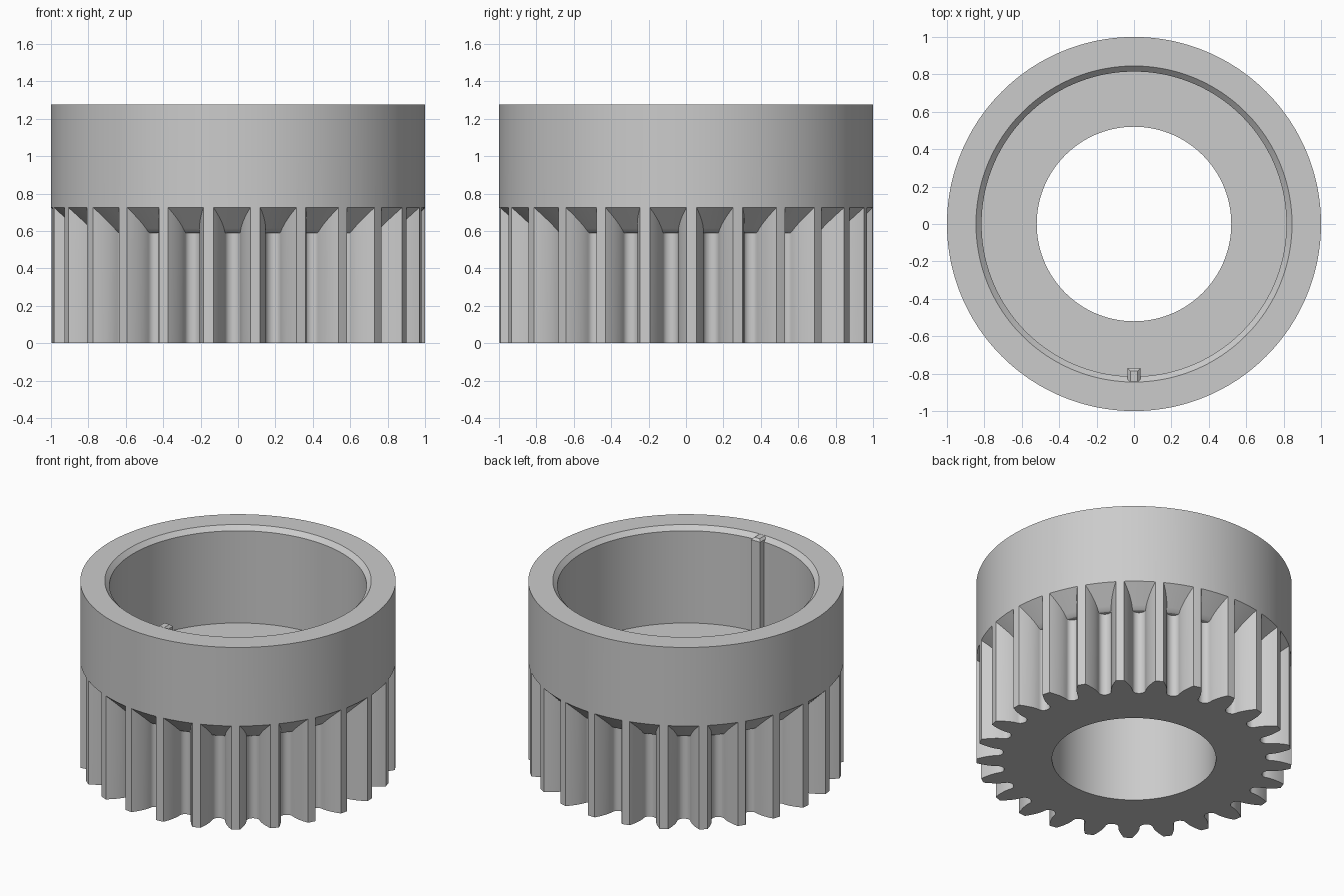
import bpy, bmesh, math
from math import pi, sin, cos, tan, acos, radians

if "Cube" in bpy.data.objects:
    bpy.data.objects.remove(bpy.data.objects["Cube"])

# Overall sizes
HEIGHT, CUP_BASE, FLOOR = 1.275, 0.725, 0.6
BORE, CUP_R, RIM_R = 0.52, 0.815, 0.845
SHELF_Z, SHELF_R = 0.59, 0.865

# Gear sizes
TEETH = 25
PHASE = radians(1.7)
MODULE = 2 / (TEETH + 2)
BASE_R = MODULE * TEETH / 2 * cos(radians(20))
ROOT_R = 0.833

grey = bpy.data.materials.new("light grey")
grey.use_nodes = True
colour = (0.6, 0.6, 0.6, 1)
grey.diffuse_color = colour
grey.node_tree.nodes["Principled BSDF"].inputs["Base Color"].default_value = colour


def make_object(name, bm):
    bmesh.ops.recalc_face_normals(bm, faces=bm.faces)
    mesh = bpy.data.meshes.new(name)
    bm.to_mesh(mesh)
    bm.free()
    mesh.materials.append(grey)
    obj = bpy.data.objects.new(name, mesh)
    bpy.context.collection.objects.link(obj)
    return obj


def bridge(bm, a, b):
    """Join two closed rings of vertices with quads."""
    n = len(a)
    for i in range(n):
        j = (i + 1) % n
        bm.faces.new((a[i], a[j], b[j], b[i]))


def lathe(name, profile, segments=200):
    """Turn a closed (radius, z) profile around the z axis."""
    bm = bmesh.new()
    rings = [[bm.verts.new((r * cos(2 * pi * i / segments), r * sin(2 * pi * i / segments), z))
              for i in range(segments)] for r, z in profile]
    for a, b in zip(rings, rings[1:] + rings[:1]):
        bridge(bm, a, b)
    return make_object(name, bm)


def involute(r):
    a = acos(min(1, BASE_R / r))
    return tan(a) - a


def gap_sections():
    """Radius and half angle of a tooth gap, from outside to root."""
    base_gap = pi / TEETH - (pi / (2 * TEETH) + involute_20)
    steps = 9
    flank = [1.04 + (BASE_R - 1.04) * i / steps for i in range(steps + 1)]
    sections = [(r, base_gap + involute(r)) for r in flank]
    for deg in range(15, 90, 15):
        a = radians(deg)
        sections.append((BASE_R - (BASE_R - ROOT_R) * sin(a), base_gap * cos(a)))
    sections.append((ROOT_R, base_gap * 0.1))
    return sections


involute_20 = tan(radians(20)) - radians(20)


def make_gap_cutter():
    bm = bmesh.new()
    columns = (-1, -0.5, 0, 0.5, 1)
    sections = gap_sections()
    for k in range(TEETH):
        mid = PHASE + (k + 0.5) * 2 * pi / TEETH
        low, high = [], []
        for r, half in sections:
            top = SHELF_Z + max(0, r - SHELF_R)
            spots = [(r * cos(mid + half * c), r * sin(mid + half * c)) for c in columns]
            low.append([bm.verts.new((x, y, -0.1)) for x, y in spots])
            high.append([bm.verts.new((x, y, top)) for x, y in spots])
        for grid in (low, high):
            for a, b in zip(grid, grid[1:]):
                for i in range(len(columns) - 1):
                    bm.faces.new((a[i], a[i + 1], b[i + 1], b[i]))
        # Side walls follow the outline of the grid
        def outline(g):
            return g[0] + [row[-1] for row in g[1:-1]] + g[-1][::-1] + [row[0] for row in g[-2:0:-1]]
        bridge(bm, outline(low), outline(high))
    return make_object("tooth_gap_cutter", bm)


# Gear and cup body, with tooth gaps cut from the lower half
body = lathe("gear_cup", [(BORE, 0), (1, 0), (1, HEIGHT), (RIM_R, HEIGHT),
                          (CUP_R, HEIGHT - 0.03), (CUP_R, FLOOR), (BORE, FLOOR)])
cutter = make_gap_cutter()
cut = body.modifiers.new("tooth gaps", 'BOOLEAN')
cut.operation = 'DIFFERENCE'
cut.solver = 'EXACT'
cut.object = cutter
bpy.context.view_layer.objects.active = body
body.select_set(True)
bpy.ops.object.modifier_apply(modifier=cut.name)
bpy.data.objects.remove(cutter)

# Key inside the cup, chamfered at its top
bm = bmesh.new()
rings = []
for z, inset in ((FLOOR, 0), (HEIGHT - 0.015, 0), (HEIGHT, 0.015)):
    w, front, back = 0.035 - inset, -0.77 - inset, -0.843
    rings.append([bm.verts.new((x, y, z)) for x, y in
                  ((-w, back), (w, back), (w, front), (-w, front))])
for a, b in zip(rings, rings[1:]):
    bridge(bm, a, b)
bm.faces.new(rings[0])
bm.faces.new(rings[-1])
make_object("locating_key", bm)

# Smooth the round surfaces and keep the edges sharp
bpy.ops.object.select_all(action='DESELECT')
body.select_set(True)
bpy.context.view_layer.objects.active = body
bpy.ops.object.shade_smooth_by_angle(angle=radians(25))
